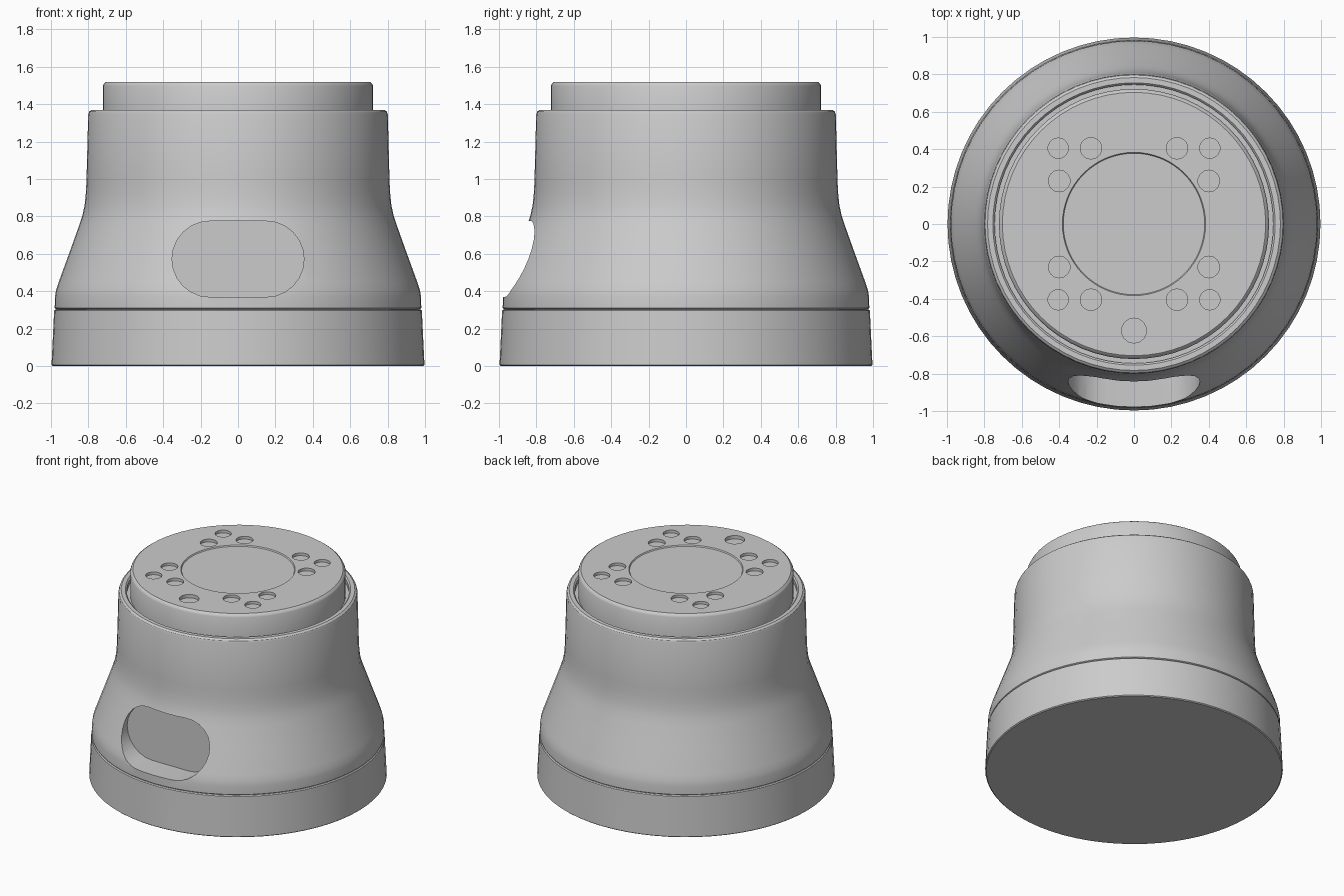
import bpy, bmesh, math

if "Cube" in bpy.data.objects:
    bpy.data.objects.remove(bpy.data.objects["Cube"])

grey = bpy.data.materials.new("light_grey")
grey.diffuse_color = (0.6, 0.6, 0.6, 1)
grey.use_nodes = True
grey.node_tree.nodes["Principled BSDF"].inputs["Base Color"].default_value = grey.diffuse_color


def make_object(name, bm):
    bmesh.ops.recalc_face_normals(bm, faces=bm.faces)
    mesh = bpy.data.meshes.new(name)
    bm.to_mesh(mesh)
    bm.free()
    mesh.materials.append(grey)
    ob = bpy.data.objects.new(name, mesh)
    bpy.context.collection.objects.link(ob)
    return ob


def lathe(name, profile, sides=64):
    """Closed solid of revolution from (radius, z) points, capped at both ends."""
    bm = bmesh.new()
    rings = [[bm.verts.new((r * math.cos(2 * math.pi * i / sides),
                            r * math.sin(2 * math.pi * i / sides), z))
              for i in range(sides)] for r, z in profile]
    for a, b in zip(rings, rings[1:]):
        for i in range(sides):
            j = (i + 1) % sides
            bm.faces.new((a[i], a[j], b[j], b[i]))
    bm.faces.new(rings[0])
    bm.faces.new(rings[-1])
    return make_object(name, bm)


def cut(target, cutter):
    mod = target.modifiers.new("cut", 'BOOLEAN')
    mod.operation = 'DIFFERENCE'
    mod.solver = 'EXACT'
    mod.object = cutter
    bpy.context.view_layer.objects.active = target
    bpy.ops.object.modifier_apply(modifier=mod.name)
    bpy.data.objects.remove(cutter)


def smooth(ob, angle):
    bpy.ops.object.select_all(action='DESELECT')
    ob.select_set(True)
    bpy.context.view_layer.objects.active = ob
    bpy.ops.object.shade_smooth_by_angle(angle=math.radians(angle))


# Tapered foot ring
base = lathe("base_ring", [(0.99, 0), (0.997, 0.006), (0.983, 0.297), (0.976, 0.303)])

# Bell-shaped housing with a groove around the top plate
body = lathe("housing", [
    (0.97, 0.303), (0.98, 0.31), (0.979, 0.37), (0.973, 0.405), (0.96, 0.445),
    (0.90, 0.61), (0.85, 0.75), (0.832, 0.805), (0.82, 0.86), (0.813, 0.93),
    (0.81, 1.0), (0.801, 1.345), (0.796, 1.36), (0.783, 1.37), (0.755, 1.37),
    (0.745, 1.36), (0.745, 1.33)])

# Stadium-shaped recess in the front of the housing
bm = bmesh.new()
half, rad, zc = 0.15, 0.203, 0.572
outline = []
for side, start in ((1, -90), (-1, 90)):
    for k in range(13):
        t = math.radians(start + 15 * k)
        outline.append((side * half + rad * math.cos(t), zc + rad * math.sin(t)))
back = [bm.verts.new((x, -0.79, z)) for x, z in outline]
front = [bm.verts.new((x, -1.2, z)) for x, z in outline]
bm.faces.new(back)
bm.faces.new(front)
for i in range(len(back)):
    j = (i + 1) % len(back)
    bm.faces.new((back[i], back[j], front[j], front[i]))
cut(body, make_object("recess_cutter", bm))

# Top mounting plate with a chamfered rim and shallow centre recess
plate = lathe("top_plate", [
    (0.722, 1.32), (0.722, 1.498), (0.716, 1.511), (0.704, 1.52),
    (0.383, 1.52), (0.378, 1.512)])

# Bolt holes: three per corner, plus one locating hole at the front
holes = [(0, -0.57, 0.067, 0.025)]
for sx in (-1, 1):
    for sy in (-1, 1):
        holes += [(sx * 0.405, sy * 0.405, 0.055, 0.02),
                  (sx * 0.23, sy * 0.405, 0.058, 0.02),
                  (sx * 0.4, sy * 0.23, 0.058, 0.02)]
bm = bmesh.new()
for x, y, r, depth in holes:
    made = bmesh.ops.create_cone(bm, cap_ends=True, segments=14, radius1=r,
                                 radius2=r, depth=0.2)
    bmesh.ops.translate(bm, verts=made["verts"], vec=(x, y, 1.62 - depth))
cut(plate, make_object("hole_cutter", bm))

for ob in (base, body, plate):
    smooth(ob, 32)
